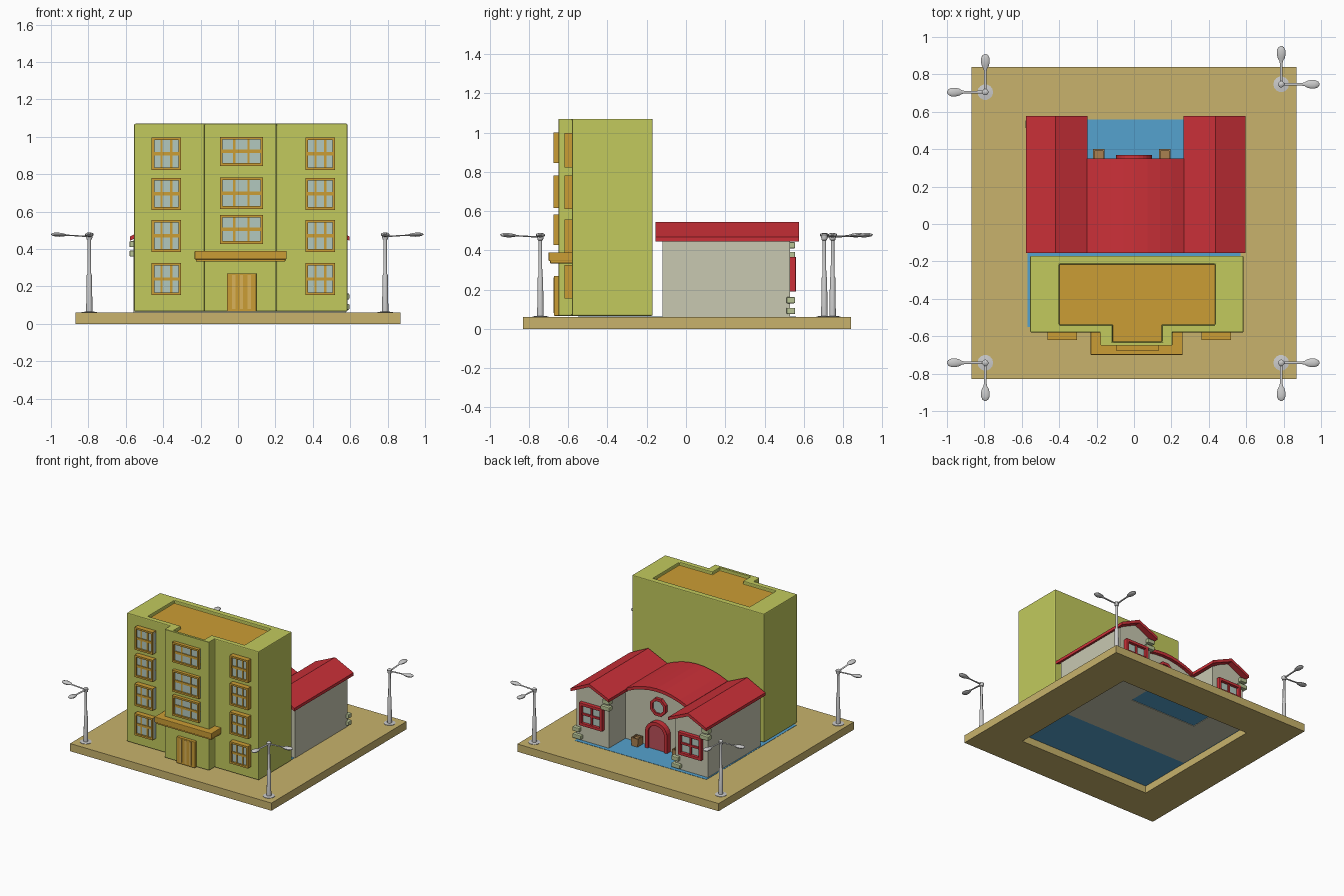
import bpy, bmesh, math
from mathutils import Matrix, Vector

if "Cube" in bpy.data.objects:
    bpy.data.objects.remove(bpy.data.objects["Cube"])


def mat(name, *c):
    m = bpy.data.materials.new(name)
    m.diffuse_color = (*c, 1)
    m.use_nodes = True
    m.node_tree.nodes["Principled BSDF"].inputs["Base Color"].default_value = m.diffuse_color
    return m


SAND = mat("sand", .58, .45, .15)
BLUE = mat("blue", .09, .36, .62)
LIME = mat("lime", .54, .59, .11)
ORANGE = mat("orange", .6, .34, .035)
PALE = mat("pale_wood", .7, .45, .1)
GLASS = mat("glass", .45, .58, .52)
WALL = mat("wall", .58, .58, .44)
RED = mat("red", .6, .03, .04)
DOOR = mat("door_red", .5, .08, .1)
STONE = mat("stone", .48, .55, .3)
BROWN = mat("brown", .4, .22, .08)


def finish(name, bm, m=None, bevel=0, smooth=False):
    bmesh.ops.recalc_face_normals(bm, faces=bm.faces)
    me = bpy.data.meshes.new(name)
    bm.to_mesh(me)
    bm.free()
    ob = bpy.data.objects.new(name, me)
    bpy.context.collection.objects.link(ob)
    if m:
        me.materials.append(m)
    if bevel:
        b = ob.modifiers.new("bevel", 'BEVEL')
        b.width, b.segments = bevel, 2
    if smooth:
        bpy.ops.object.select_all(action='DESELECT')
        ob.select_set(True)
        bpy.context.view_layer.objects.active = ob
        bpy.ops.object.shade_smooth_by_angle(angle=math.radians(40))
    return ob


def boxes(name, lst, m=None, bevel=0):
    """One object from boxes given as x0, x1, y0, y1, z0, z1."""
    bm = bmesh.new()
    for x0, x1, y0, y1, z0, z1 in lst:
        M = Matrix.Translation(((x0+x1)/2, (y0+y1)/2, (z0+z1)/2)) @ Matrix.Diagonal((x1-x0, y1-y0, z1-z0, 1))
        bmesh.ops.create_cube(bm, size=1, matrix=M)
    return finish(name, bm, m, bevel)


def prism(name, pts, axis, lo, hi, m=None, bevel=0):
    """Extrude an outline: axis 'z' takes (x, y) points, axis 'y' takes (x, z)."""
    bm = bmesh.new()
    at = (lambda a, b, t: (a, b, t)) if axis == 'z' else (lambda a, b, t: (a, t, b))
    f = bm.faces.new([bm.verts.new(at(a, b, lo)) for a, b in pts])
    r = bmesh.ops.extrude_face_region(bm, geom=[f])
    vs = [g for g in r['geom'] if isinstance(g, bmesh.types.BMVert)]
    bmesh.ops.translate(bm, verts=vs, vec=at(0, 0, hi - lo))
    return finish(name, bm, m, bevel)


def cut(ob, cutter):
    cutter.hide_render = True
    b = ob.modifiers.new("cut", 'BOOLEAN')
    b.object, b.solver = cutter, 'EXACT'
    bpy.context.view_layer.objects.active = ob
    bpy.ops.object.modifier_apply(modifier="cut")
    bpy.data.objects.remove(cutter)


def lathe(bm, prof, M, n=14):
    rings = [[bm.verts.new(M @ Vector((r*math.cos(2*math.pi*i/n), r*math.sin(2*math.pi*i/n), t)))
              for i in range(n)] for r, t in prof]
    for a, b in zip(rings, rings[1:]):
        for i in range(n):
            bm.faces.new((a[i], a[(i+1) % n], b[(i+1) % n], b[i]))
    bm.faces.new(rings[0])
    bm.faces.new(rings[-1])


# Base slab with open underside and blue court floor
base = boxes("base_slab", [(-.87, .87, -.83, .84, 0, .06)], SAND)
cut(base, boxes("hole", [(-.57, .57, -.55, .56, -.1, .2)]))
boxes("court_floor", [(-.57, .57, -.55, .56, .056, .062)], BLUE)


# Apartment block with recessed roof
def tee(x0, x1, y0, y1, a, b, y2):
    return [(x0, y1), (x0, y0), (a, y0), (a, y2), (b, y2), (b, y0), (x1, y0), (x1, y1)]


apt = prism("apartment_block", tee(-.555, .585, -.58, -.17, -.18, .205, -.65), 'z', .066, 1.07, LIME)
recess = tee(-.40, .435, -.54, -.215, -.115, .15, -.63)
cut(apt, prism("recess", recess, 'z', 1.045, 1.2))
bv = apt.modifiers.new("bevel", 'BEVEL')
bv.width, bv.segments = .006, 2
prism("apartment_roof", recess, 'z', 1.04, 1.047, ORANGE)

# Apartment windows, with frames, mullions and glass
frames, panes = [], []


def window(cx, w, z0, z1, y, out):
    a, b, t = cx - w/2, cx + w/2, .014
    f = y - out
    frames.extend([(a, a+t, f, y, z0, z1), (b-t, b, f, y, z0, z1),
                   (a, b, f, y, z0, z0+t), (a, b, f, y, z1-t, z1)])
    mid = (z0 + z1) / 2
    frames.append((a, b, f+.008, y, mid-.009, mid+.009))
    for k in (-1, 1):
        c = cx + k*w/6
        frames.append((c-.006, c+.006, f+.01, y, z0, z1))
    panes.append((a, b, f+.014, y, z0+.004, z1-.004))


for z0, z1 in ((.155, .325), (.385, .556), (.61, .78), (.823, .997)):
    for cx in (-.383, .44):
        window(cx, .157, z0, z1, -.575, .045)
for z0, z1 in ((.428, .583), (.615, .782), (.845, 1.0)):
    window(.018, .23, z0, z1, -.645, .031)
boxes("apartment_window_frames", frames, ORANGE)
boxes("apartment_window_glass", panes, GLASS)

# Entrance door and canopy
boxes("apartment_door", [(-.06, .098, -.673, -.64, .066, .27)], ORANGE, .003)
boxes("door_strips", [(c-.009, c+.009, -.676, -.66, .08, .262) for c in (-.022, .019, .06)], PALE)
boxes("canopy", [(-.232, .26, -.70, -.575, .345, .39), (-.225, .253, -.692, -.575, .333, .35)], ORANGE, .004)

# House: two gabled wings and an arched middle
for name, a, b, e0, e1 in (("left", -.56, -.28, -.577, -.248), ("right", .295, .575, .265, .595)):
    c = (a + b) / 2
    prism(name + "_wing", [(a, .052), (b, .052), (b, .45), (c, .53), (a, .45)], 'y', -.12, .53, WALL)
    prism(name + "_wing_roof", [(e0, .445), (c, .52), (e1, .445), (e1, .468), (c, .545), (e0, .468)],
          'y', -.155, .577, RED)


def arch(z0, rise, x0, x1, n=8):
    return [(x0 + (x1-x0)*i/n, z0 + rise*(1 - (2*i/n - 1)**2)) for i in range(n + 1)]


prism("middle_house", [(.30, .052), (-.285, .052)] + arch(.455, .062, -.285, .30), 'y', -.12, .325, WALL)
prism("middle_roof", arch(.448, .062, -.252, .268) + arch(.472, .063, -.252, .268)[::-1], 'y', -.155, .35, RED)

# Wing windows
wf, wg = [], []
for c in (-.42, .435):
    a, b, z0, z1, t = c-.1, c+.1, .19, .367, .022
    wf += [(a, a+t, .52, .56, z0, z1), (b-t, b, .52, .56, z0, z1),
           (a, b, .52, .56, z0, z0+t), (a, b, .52, .56, z1-t, z1),
           (c-.008, c+.008, .52, .55, z0, z1), (a, b, .52, .55, .27, .286)]
    wg.append((a+.01, b-.01, .52, .538, z0+.01, z1-.01))
boxes("house_window_frames", wf, RED, .003)
boxes("house_window_glass", wg, GLASS)


# Arched front door
def door_outline(w, spring, r):
    return [(-w, .06), (w, .06)] + [(w*math.cos(math.pi*i/12), spring + r*math.sin(math.pi*i/12)) for i in range(13)]


frame = prism("house_door_frame", door_outline(.095, .19, .09), 'y', .315, .37, RED)
cut(frame, prism("door_gap", [(x, z - .002) for x, z in door_outline(.07, .19, .065)], 'y', .35, .4))
prism("house_door", door_outline(.073, .19, .068), 'y', .345, .357, DOOR)

# Octagonal window above the door
oct_pts = lambda r: [(r*math.cos(math.pi*(i+.5)/4), .39 + r*math.sin(math.pi*(i+.5)/4)) for i in range(8)]
ring = prism("round_window_frame", oct_pts(.072), 'y', .315, .35, RED)
cut(ring, prism("round_gap", oct_pts(.05), 'y', .333, .4))
prism("round_window_glass", oct_pts(.053), 'y', .325, .337, GLASS)

# Corner stones
st = []
for x, s, zs in ((.575, 1, (.075, .13)), (.295, -1, (.36, .41)), (-.28, 1, (.075, .13)), (-.56, -1, (.36, .41))):
    for k, z in enumerate(zs):
        inner, outer = x - s*(.055 - .015*k), x + s*.02
        st.append((min(inner, outer), max(inner, outer), .512, .556, z, z + .032))
boxes("corner_stones", st, STONE, .005)

# Planter boxes
for side, cx in (("left", -.188), ("right", .165)):
    p = boxes("planter_" + side, [(cx-.031, cx+.031, .337, .40, .06, .125)], BROWN)
    for v in p.data.vertices:
        if v.co.z < .1:
            v.co.x = cx + (v.co.x - cx) * .85
    cut(p, boxes("soil_gap", [(cx-.022, cx+.022, .346, .391, .112, .2)]))

# Street lamps, each with two arms pointing off the slab
for name, x, y in (("front_left", -.795, -.742), ("front_right", .787, -.742),
                   ("back_left", -.795, .705), ("back_right", .787, .747)):
    bm = bmesh.new()
    lathe(bm, [(.042, 0), (.042, .003), (.017, .006), (.014, .2), (.010, .21), (.009, .39), (.014, .392),
               (.017, .405), (.017, .418), (.008, .425)], Matrix.Translation((x, y, .06)))
    for sx, sy in ((math.copysign(1, x), 0), (0, math.copysign(1, y))):
        d = Vector((sx, sy, .06)).normalized()
        side = d.cross(Vector((0, 0, 1))).normalized()
        up = side.cross(d)
        M = Matrix((up * .45, side, d)).transposed().to_4x4()
        M.translation = (x, y, .467)
        lathe(bm, [(.008, 0), (.007, .11), (.010, .125), (.019, .14), (.024, .16), (.024, .18),
                   (.016, .197), (.004, .205)], M)
    finish("street_lamp_" + name, bm, smooth=True)
